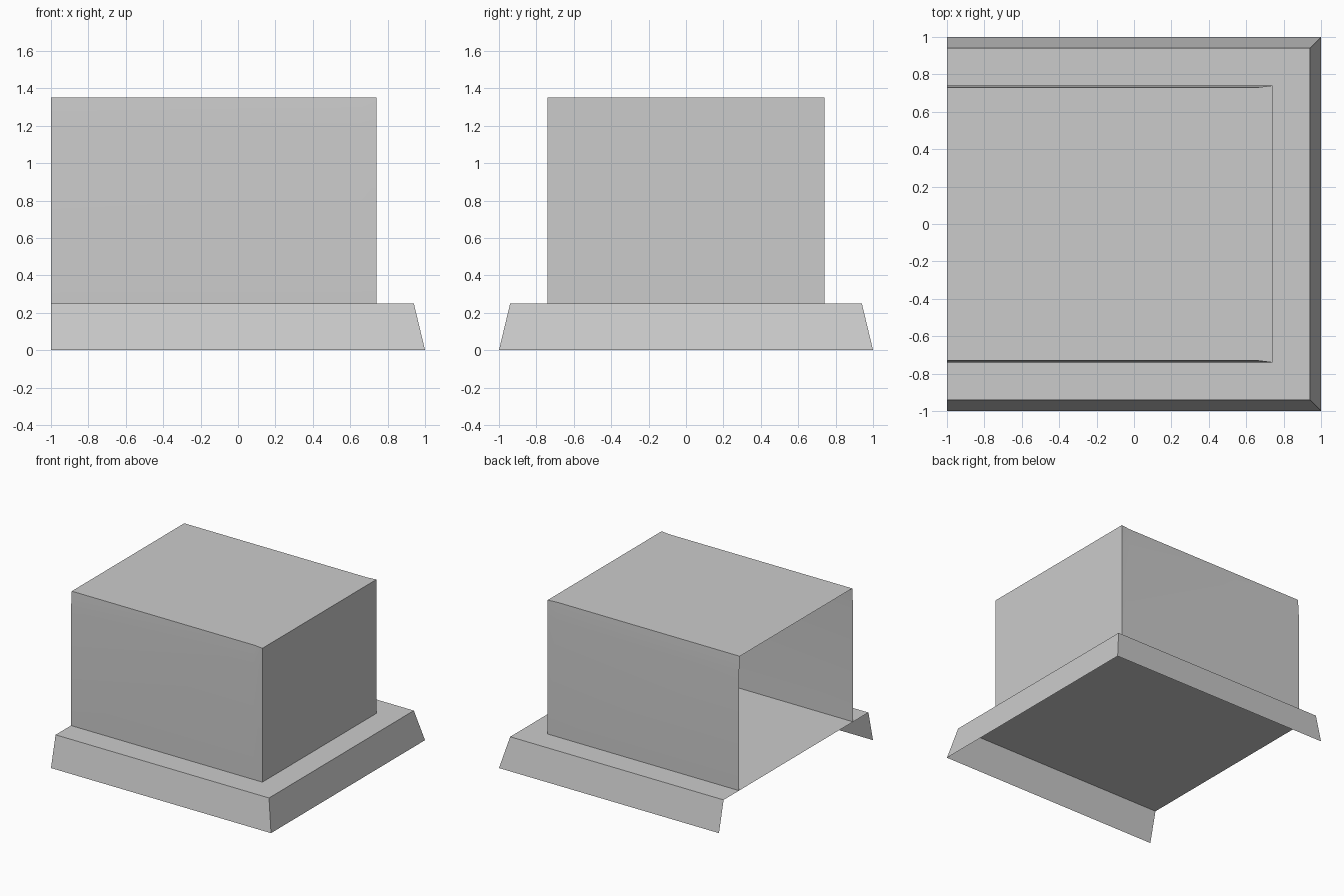
import bpy

if "Cube" in bpy.data.objects:
    bpy.data.objects.remove(bpy.data.objects["Cube"])


def loft(name, sections, extra=()):
    """Open shell joining equal-length point rows, plus extra index faces."""
    n = len(sections[0])
    verts = [p for row in sections for p in row]
    faces = [(r * n + i, (r + 1) * n + i, (r + 1) * n + i + 1, r * n + i + 1)
             for r in range(len(sections) - 1) for i in range(n - 1)]
    mesh = bpy.data.meshes.new(name)
    mesh.from_pydata(verts, [], faces + list(extra))
    mesh.update()
    obj = bpy.data.objects.new(name, mesh)
    bpy.context.collection.objects.link(obj)
    return obj


def three_sides(reach, z):
    """Outline along the front, right and back; the left end stays open."""
    return [(-1, -reach, z), (reach, -reach, z), (reach, reach, z), (-1, reach, z)]


def house_section(x, top):
    """Wall, slightly drawn-in upper wall, roof, and the same mirrored."""
    half = [(x, -0.74, 0.25), (x, -0.74, 1.2), (x, -top, 1.35)]
    return half + [(px, -py, pz) for px, py, pz in reversed(half)]


# Plinth: sloping skirt on three sides with a flat deck, open underneath
loft("plinth", [three_sides(1.0, 0), three_sides(0.94, 0.25)][::-1],
     extra=[(0, 1, 2, 3)])

# Upper housing: open at the left, closed by a flat end wall at the right
house = loft("housing",
             [house_section(-1, 0.73), house_section(0.66, 0.73),
              house_section(0.74, 0.74)],
             extra=[(12, 13, 14, 15, 16, 17)])

# Outward normals and smooth wall shading with sharp edges
for obj in bpy.context.collection.objects:
    bpy.ops.object.select_all(action='DESELECT')
    obj.select_set(True)
    bpy.context.view_layer.objects.active = obj
    bpy.ops.object.mode_set(mode='EDIT')
    bpy.ops.mesh.select_all(action='SELECT')
    bpy.ops.mesh.normals_make_consistent(inside=False)
    bpy.ops.object.mode_set(mode='OBJECT')
    bpy.ops.object.shade_smooth_by_angle(angle=0.5)
